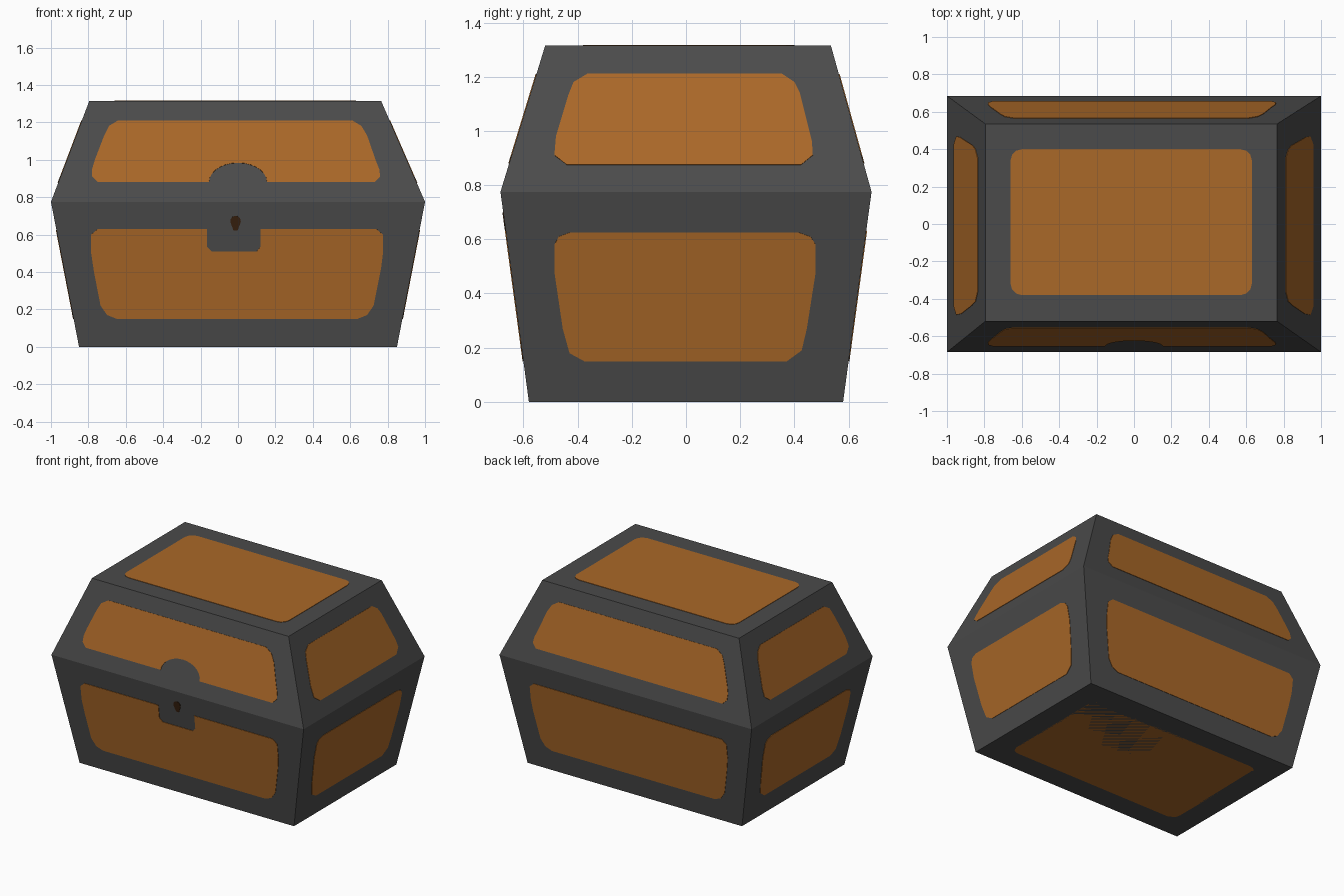
import bpy, bmesh, math
from mathutils import Vector

if "Cube" in bpy.data.objects:
    bpy.data.objects.remove(bpy.data.objects["Cube"])


def material(name, rgb):
    m = bpy.data.materials.new(name)
    m.diffuse_color = (*rgb, 1)
    m.use_nodes = True
    m.node_tree.nodes["Principled BSDF"].inputs["Base Color"].default_value = m.diffuse_color
    return m


IRON = material("dark_iron", (0.070, 0.070, 0.070))
WOOD = material("warm_wood", (0.402, 0.138, 0.021))
HOLE = material("dark_brown", (0.038, 0.0144, 0.0044))


def finish(name, bm, mat):
    bmesh.ops.recalc_face_normals(bm, faces=bm.faces)
    me = bpy.data.meshes.new(name)
    bm.to_mesh(me)
    bm.free()
    me.materials.append(mat)
    ob = bpy.data.objects.new(name, me)
    bpy.context.collection.objects.link(ob)


# Rectangles as (x min, x max, y min, y max, z)
FLOOR = (-0.85, 0.85, -0.58, 0.58, 0.0)
SEAM = (-1.0, 1.0, -0.685, 0.685, 0.775)
ROOF = (-0.795, 0.765, -0.52, 0.535, 1.315)


def tapered_box(name, low, high, cap):
    """Four sloping walls plus one cap; open at the hidden seam."""
    bm = bmesh.new()
    rings = []
    for x0, x1, y0, y1, z in (low, high):
        rings.append([bm.verts.new((x, y, z)) for x, y in
                      ((x0, y0), (x1, y0), (x1, y1), (x0, y1))])
    a, b = rings
    for i in range(4):
        j = (i + 1) % 4
        bm.faces.new((a[i], a[j], b[j], b[i]))
    bm.faces.new(rings[cap])
    finish(name, bm, IRON)
    # recalc_face_normals orients the open shell outwards


tapered_box("chest_base", FLOOR, SEAM, 0)
tapered_box("chest_lid", SEAM, ROOF, 1)


def plate(name, points, normal, mat, thick=0.003):
    """Thin plate lying on a surface."""
    bm = bmesh.new()
    n = Vector(normal).normalized() * thick
    back = [bm.verts.new(Vector(p) - n * 0.3) for p in points]
    front = [bm.verts.new(Vector(p) + n) for p in points]
    bm.faces.new(front)
    bm.faces.new(back[::-1])
    for i in range(len(points)):
        j = (i + 1) % len(points)
        bm.faces.new((back[i], back[j], front[j], front[i]))
    finish(name, bm, mat)


def wall_plate(name, outline, side, low, high, mat=WOOD):
    """Project an (along, z) outline onto a sloping wall; side indexes the rectangle."""
    d0, d1, z0, z1 = low[side], high[side], low[4], high[4]
    slope = (d1 - d0) / (z1 - z0)
    sign = 1 if side % 2 else -1
    pts = []
    for u, z in outline:
        d = d0 + slope * (z - z0)
        pts.append((d, u, z) if side < 2 else (u, d, z))
    n = (sign, 0, -slope * sign) if side < 2 else (0, sign, -slope * sign)
    plate(name, pts, n, mat)


# Long wall outlines: bottom edge and top edge can take a lock notch
low_right = [(0.64, .15), (0.69, .17), (0.725, .22), (0.765, .42), (0.775, .5), (0.775, .6), (0.74, .63)]
low_left = [(-.75, .63), (-.785, .6), (-.785, .5), (-.77, .4), (-.735, .22), (-.70, .17), (-.65, .15)]
lock_notch = [(.12, .63), (.12, .535), (.10, .51), (-.14, .51), (-.165, .535), (-.165, .63)]
up_right = [(.73, .88), (.76, .91), (.755, .95), (.735, 1.0), (.69, 1.13), (.66, 1.18), (.61, 1.21)]
up_left = [(-.64, 1.21), (-.69, 1.18), (-.715, 1.13), (-.765, 1.0), (-.78, .95), (-.78, .91), (-.75, .88)]
hasp_arch = [(-0.155 * math.cos(math.pi * i / 14), .88 + 0.103 * math.sin(math.pi * i / 14))
             for i in range(15)]

wall_plate("front_panel", low_right + lock_notch + low_left, 2, FLOOR, SEAM)
wall_plate("back_panel", low_right + low_left, 3, FLOOR, SEAM)
wall_plate("lid_front_panel", hasp_arch + up_right + up_left, 2, SEAM, ROOF)
wall_plate("lid_back_panel", up_right + up_left, 3, SEAM, ROOF)

# End wall panels
end_low = [(.372, .15), (.427, .19), (.446, .27), (.479, .48), (.479, .58), (.46, .61), (.416, .625),
           (-.43, .625), (-.47, .61), (-.486, .58), (-.486, .48), (-.455, .27), (-.43, .18), (-.375, .15)]
end_up = [(.425, .875), (.468, .91), (.465, .96), (.42, 1.14), (.40, 1.18), (.355, 1.21),
          (-.365, 1.21), (-.415, 1.18), (-.435, 1.13), (-.48, .98), (-.486, .91), (-.44, .875)]
for label, side in (("left", 0), ("right", 1)):
    wall_plate(label + "_panel", end_low, side, FLOOR, SEAM)
    wall_plate("lid_" + label + "_panel", end_up, side, SEAM, ROOF)


def rounded_rect(x0, x1, y0, y1, z, r=0.06):
    pts = []
    for cx, cy, start in ((x1 - r, y1 - r, 0), (x0 + r, y1 - r, 90),
                          (x0 + r, y0 + r, 180), (x1 - r, y0 + r, 270)):
        for k in range(4):
            a = math.radians(start + 30 * k)
            pts.append((cx + r * math.cos(a), cy + r * math.sin(a), z))
    return pts


# Top and underside panels
plate("lid_top_panel", rounded_rect(-.66, .63, -.38, .40, ROOF[4]), (0, 0, 1), WOOD)
plate("underside_panel", rounded_rect(-.69, .69, -.42, .42, 0.001), (0, 0, -1), WOOD, 0.001)

# Keyhole: round top tapering to a narrow foot
keyhole = [(-.013 + .028 * math.cos(math.radians(a)), .672 + .028 * math.sin(math.radians(a)))
           for a in range(-20, 201, 20)] + [(-.024, .622), (-.002, .622)]
wall_plate("keyhole", keyhole, 2, FLOOR, SEAM, HOLE)
